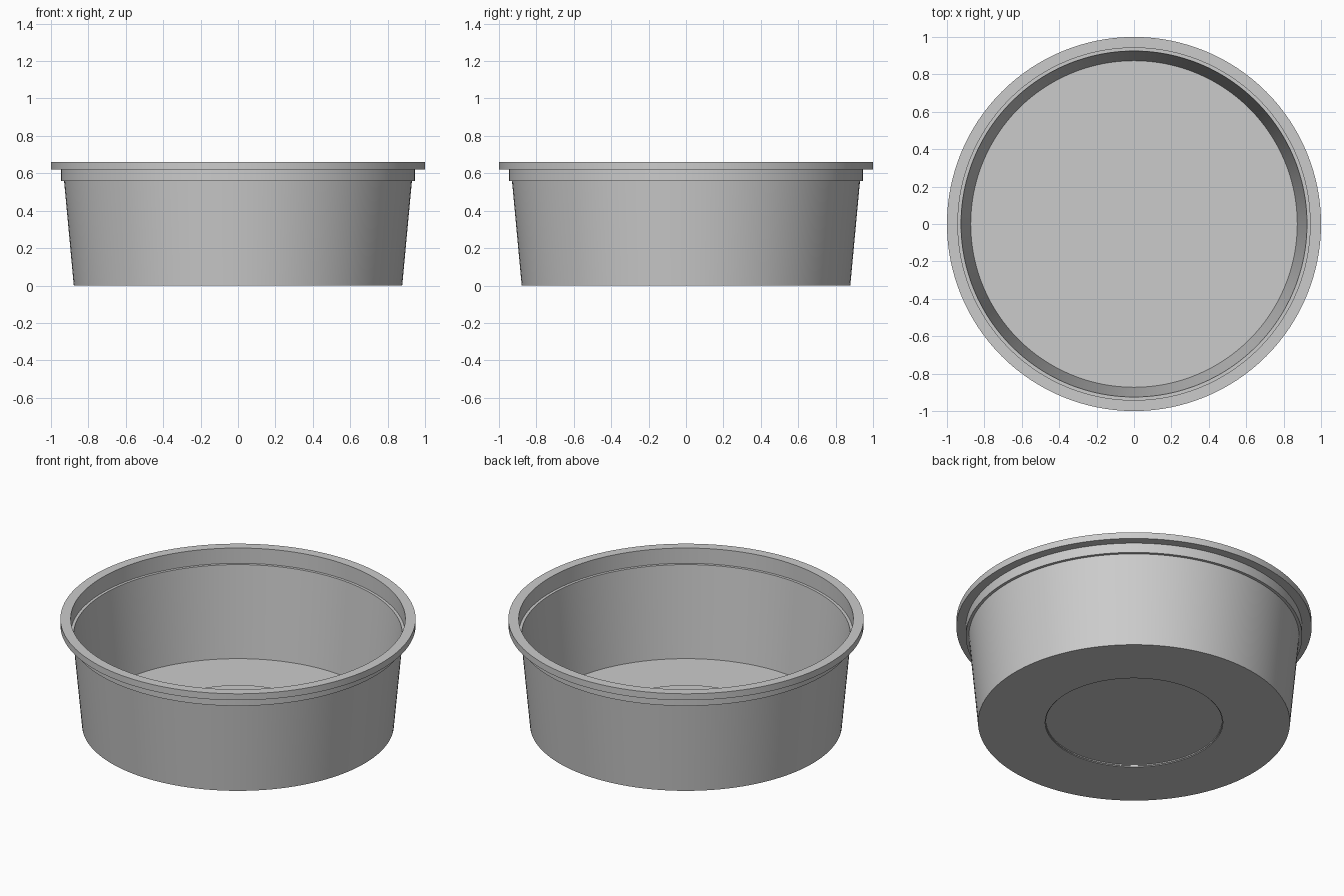
import bpy
import bmesh
import math

cube = bpy.data.objects.get("Cube")
if cube:
    bpy.data.objects.remove(cube, do_unlink=True)

SEGMENTS = 128
WALL = 0.005      # sheet thickness
RECESS = 0.012    # height of the raised centre of the base

grey = bpy.data.materials.new("light_grey_plastic")
grey.use_nodes = True
colour = (0.6, 0.6, 0.6, 1)
grey.diffuse_color = colour
grey.node_tree.nodes["Principled BSDF"].inputs["Base Color"].default_value = colour


def lathe(name, profile, material):
    """Spin an (r, z) profile around z; both ends lie on the axis."""
    bm = bmesh.new()
    verts = [bm.verts.new((r, 0, z)) for r, z in profile]
    edges = [bm.edges.new(pair) for pair in zip(verts, verts[1:])]
    bmesh.ops.spin(bm, geom=verts + edges, axis=(0, 0, 1), cent=(0, 0, 0),
                   angle=math.tau, steps=SEGMENTS, use_merge=True)
    bmesh.ops.remove_doubles(bm, verts=bm.verts, dist=0.0001)
    bmesh.ops.recalc_face_normals(bm, faces=bm.faces)
    mesh = bpy.data.meshes.new(name)
    bm.to_mesh(mesh)
    bm.free()
    mesh.materials.append(material)
    obj = bpy.data.objects.new(name, mesh)
    bpy.context.collection.objects.link(obj)
    bpy.ops.object.select_all(action="DESELECT")
    obj.select_set(True)
    bpy.context.view_layer.objects.active = obj
    bpy.ops.object.shade_smooth_by_angle(angle=math.radians(30))
    return obj


# Underside with recessed centre, tapered wall, stepped collar and flange
outside = [(0, RECESS), (0.5, RECESS), (0.5, 0), (0.878, 0),
           (0.93, 0.56), (0.947, 0.56), (0.947, 0.62), (1, 0.62), (1, 0.66)]

# Collar, stacking ledge, inner wall and floor with raised centre
inside = [(0.942, 0.66), (0.942, 0.56 + WALL), (0.925, 0.56 + WALL),
          (0.873, WALL), (0.5 - WALL, WALL), (0.5 - WALL, RECESS + WALL),
          (0, RECESS + WALL)]

lathe("round_tub", outside + inside, grey)
